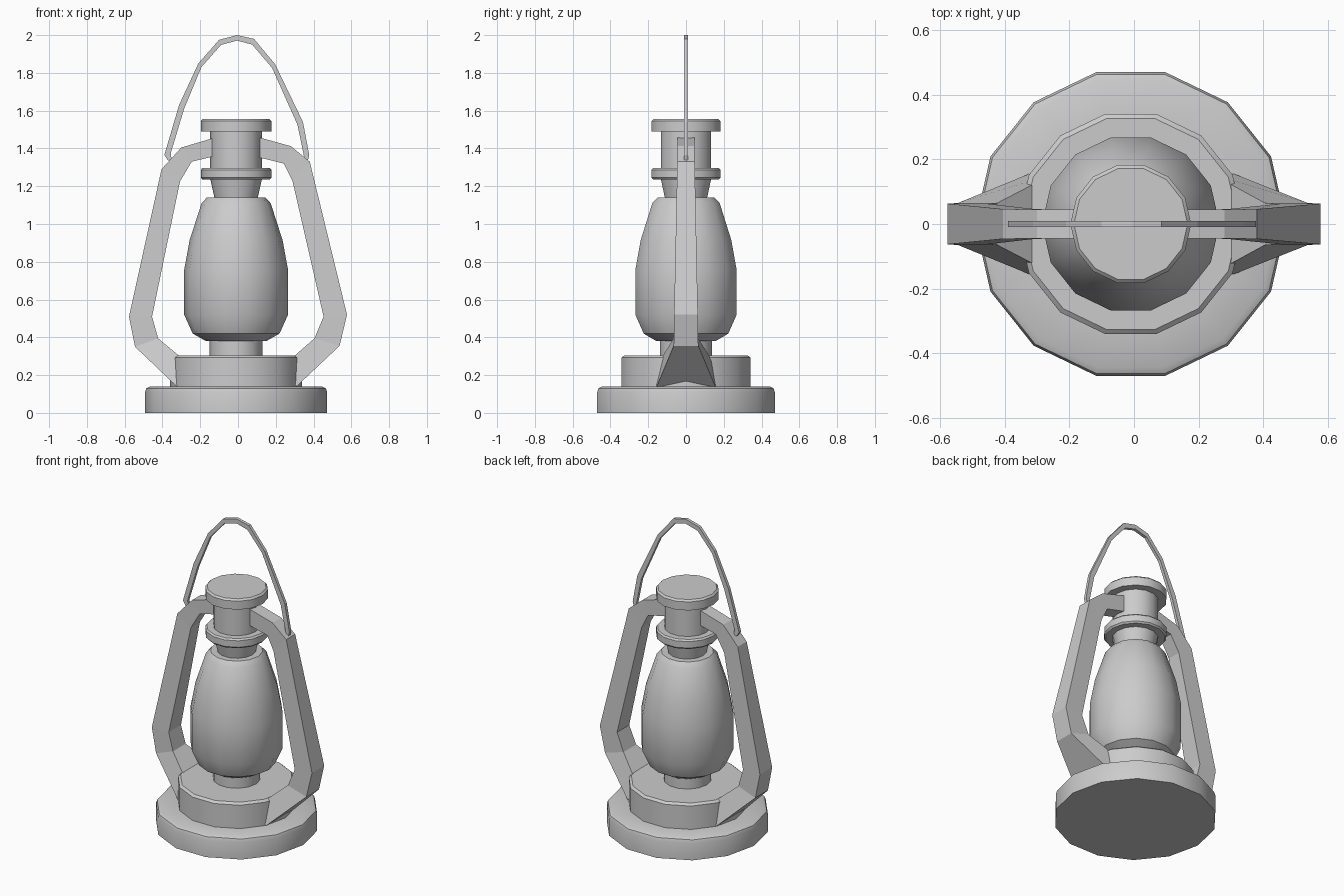
import bpy, bmesh, math

if "Cube" in bpy.data.objects:
    bpy.data.objects.remove(bpy.data.objects["Cube"])

SIDES = 14
CX = -0.01  # the body sits slightly left of the handle frame


def finish(bm, name, smooth):
    bmesh.ops.recalc_face_normals(bm, faces=bm.faces)
    me = bpy.data.meshes.new(name)
    bm.to_mesh(me)
    bm.free()
    ob = bpy.data.objects.new(name, me)
    bpy.context.collection.objects.link(ob)
    if smooth:
        bpy.ops.object.select_all(action='DESELECT')
        ob.select_set(True)
        bpy.context.view_layer.objects.active = ob
        bpy.ops.object.shade_smooth_by_angle(angle=math.radians(30))
    return ob


def bridge(bm, rings):
    """Skin consecutive closed rings and cap both ends."""
    n = len(rings[0])
    for a, b in zip(rings, rings[1:]):
        for i in range(n):
            j = (i + 1) % n
            bm.faces.new((a[i], a[j], b[j], b[i]))
    bm.faces.new(rings[0])
    bm.faces.new(rings[-1])


def lathe(name, profile):
    """Turned part from (radius, height) pairs."""
    bm = bmesh.new()
    step = 2 * math.pi / SIDES
    rings = [[bm.verts.new((CX + r * math.cos(i * step), r * math.sin(i * step), z))
              for i in range(SIDES)] for r, z in profile]
    bridge(bm, rings)
    return finish(bm, name, True)


def strap(name, outer, inner, widths):
    """Rectangular bar between an outer and inner outline in the xz plane."""
    bm = bmesh.new()
    rings = []
    for (xo, zo), (xi, zi), w in zip(outer, inner, widths):
        rings.append([bm.verts.new(c) for c in
                      ((xo, -w, zo), (xo, w, zo), (xi, w, zi), (xi, -w, zi))])
    bridge(bm, rings)
    return finish(bm, name, False)


# Turned body, bottom to top
lathe("base", [(.482, 0), (.482, .11), (.475, .13), (.455, .14), (.30, .14)])
lathe("fuel_tank", [(.35, .13), (.35, .292), (.335, .305), (.10, .305)])
lathe("burner", [(.14, .29), (.14, .40)])
lathe("glass_globe", [(.16, .38), (.23, .42), (.275, .52), (.275, .757),
                      (.246, .915), (.183, 1.11), (.155, 1.14)])
lathe("collar", [(.10, 1.135), (.115, 1.14), (.137, 1.24)])
lathe("collar_ring", [(.13, 1.235), (.178, 1.235), (.187, 1.245),
                      (.187, 1.287), (.178, 1.297), (.12, 1.297)])
lathe("chimney", [(.137, 1.28), (.137, 1.50)])
lathe("cap", [(.187, 1.49), (.187, 1.545), (.176, 1.556)])

# Side frame arms, flared where they meet the tank
arm_w = [.045, .045, .046, .063, .065, .155]
strap("frame_left",
      [(-.12, 1.458), (-.30, 1.405), (-.405, 1.29), (-.577, .51), (-.545, .35), (-.325, .14)],
      [(-.12, 1.36), (-.245, 1.33), (-.307, 1.225), (-.455, .51), (-.423, .395), (-.25, .25)],
      arm_w)
strap("frame_right",
      [(.10, 1.462), (.28, 1.412), (.38, 1.33), (.577, .52), (.538, .355), (.31, .14)],
      [(.10, 1.355), (.243, 1.32), (.288, 1.23), (.453, .51), (.405, .395), (.24, .25)],
      arm_w)

# Thin carrying handle
strap("carry_handle",
      [(-.37, 1.335), (-.39, 1.365), (-.312, 1.63), (-.21, 1.85), (-.10, 1.975), (-.005, 2.0),
       (.085, 1.98), (.197, 1.845), (.344, 1.54), (.377, 1.365), (.37, 1.335)],
      [(-.352, 1.345), (-.356, 1.375), (-.285, 1.61), (-.194, 1.83), (-.09, 1.948), (-.005, 1.971),
       (.075, 1.95), (.18, 1.827), (.315, 1.525), (.348, 1.365), (.35, 1.335)],
      [.01] * 11)
